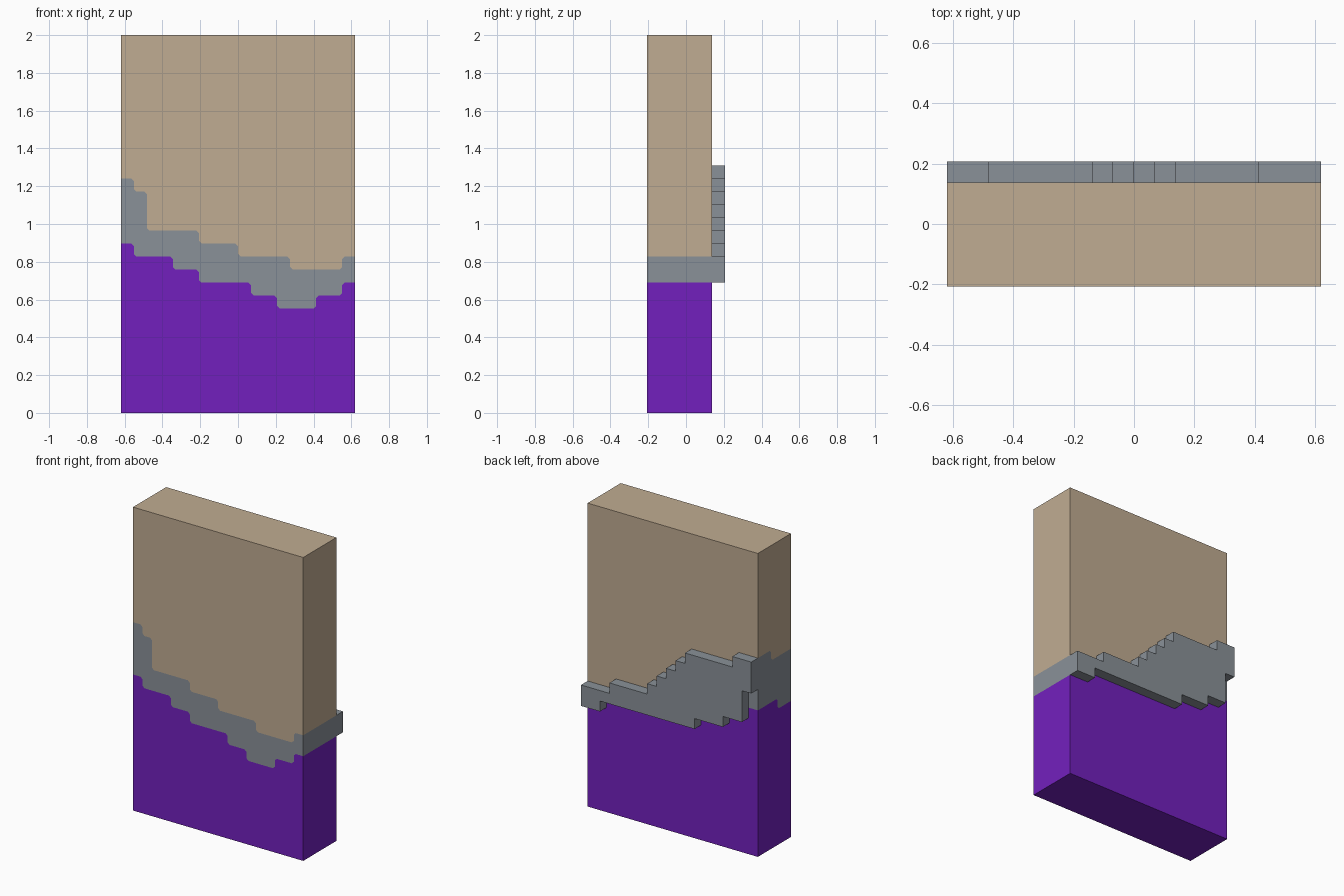
import bpy, bmesh
from mathutils import Vector

cube = bpy.data.objects.get("Cube")
if cube:
    bpy.data.objects.remove(cube, do_unlink=True)

U = 2 / 29                      # one grid step
COLS, LAYERS, HEIGHT = 18, 5, 29
X0, Y0 = -9 * U, -3 * U         # front corner at the model's right
X1, Y1 = 9 * U, 2 * U           # opposite corner of the slab
PURPLE, GREY, TAN = 0, 1, 2


def material(name, rgb):
    m = bpy.data.materials.new(name)
    m.use_nodes = True
    m.diffuse_color = (*rgb, 1)
    m.node_tree.nodes["Principled BSDF"].inputs["Base Color"].default_value = (*rgb, 1)
    return m


MATERIALS = [material("purple", (0.171, 0.0144, 0.515)),
             material("slate grey", (0.254, 0.283, 0.314)),
             material("sandy tan", (0.527, 0.413, 0.287))]


def steps(runs, c=0.0):
    """Stepped line from (run length, height) pairs, corners cut by c."""
    pts, x = [(0, runs[0][1] * U)], 0
    for (n, h), (_, h2) in zip(runs, runs[1:]):
        x += n * U
        z, z2 = h * U, h2 * U
        s = c if z2 > z else -c
        pts += [(x - c, z), (x, z + s), (x, z2 - s), (x + c, z2)] if c else [(x, z), (x, z2)]
    return pts + [(x + runs[-1][0] * U, runs[-1][1] * U)]


def finish(bm, name, mats):
    bmesh.ops.remove_doubles(bm, verts=bm.verts, dist=1e-4)
    bmesh.ops.recalc_face_normals(bm, faces=bm.faces)
    mesh = bpy.data.meshes.new(name)
    bm.to_mesh(mesh)
    bm.free()
    for m in mats:
        mesh.materials.append(m)
    obj = bpy.data.objects.new(name, mesh)
    bpy.context.collection.objects.link(obj)
    return obj


def face(bm, pts, mat=0):
    f = bm.faces.new([bm.verts.new(p) for p in pts])
    f.material_index = mat
    return f


def wall(bm, place, lower, upper, cut):
    """One slab side split into lower, band and upper colours."""
    lo, up = steps(lower, cut), steps(upper, cut)
    w = lo[-1][0]
    for pts, mat in ((lo + [(w, 0), (0, 0)], PURPLE),
                     (lo + up[::-1], GREY),
                     (up + [(w, HEIGHT * U), (0, HEIGHT * U)], TAN)):
        face(bm, [place(s, z) for s, z in pts], mat)


# Outline of the raised ledge, from the model's right to its left
LEDGE_LOW = [(1, 16), (2, 13), (3, 12), (10, 11), (2, 10)]
LEDGE_TOP = [(2, 19), (5, 18), (1, 17), (1, 16), (1, 15), (1, 14), (4, 13), (3, 12)]

# Slab with the stepped band running round it
bm = bmesh.new()
wall(bm, lambda s, z: Vector((X0 + s, Y0, z)),              # front
     [(1, 13), (3, 12), (2, 11), (4, 10), (2, 9), (3, 8), (2, 9), (1, 10)],
     [(1, 18), (1, 17), (4, 14), (3, 13), (4, 12), (4, 11), (1, 12)], 0.014)
wall(bm, lambda s, z: Vector((X0, Y0 + s, z)),              # model's right side
     [(2, 13), (3, 14)], [(3, 18), (2, 19)], 0.014)
wall(bm, lambda s, z: Vector((X1, Y0 + s, z)),              # model's left side
     [(LAYERS, 10)], [(LAYERS, 12)], 0)
wall(bm, lambda s, z: Vector((X0 + s, Y1, z)),              # back
     [(1, 14)] + LEDGE_LOW[1:], LEDGE_TOP, 0)
for z, mat in ((0, PURPLE), (HEIGHT * U, TAN)):             # bottom and top
    face(bm, [(X0, Y0, z), (X1, Y0, z), (X1, Y1, z), (X0, Y1, z)], mat)
finish(bm, "wall_slab", MATERIALS)

# Raised stepped ledge on the back
bm = bmesh.new()
outline = steps(LEDGE_LOW) + steps(LEDGE_TOP)[::-1]
base = face(bm, [(X0 + s, Y1, z) for s, z in outline])
ext = bmesh.ops.extrude_face_region(bm, geom=[base], use_keep_orig=True)
bmesh.ops.translate(bm, vec=(0, U, 0),
                    verts=[g for g in ext["geom"] if isinstance(g, bmesh.types.BMVert)])
finish(bm, "back_ledge", [MATERIALS[GREY]])
